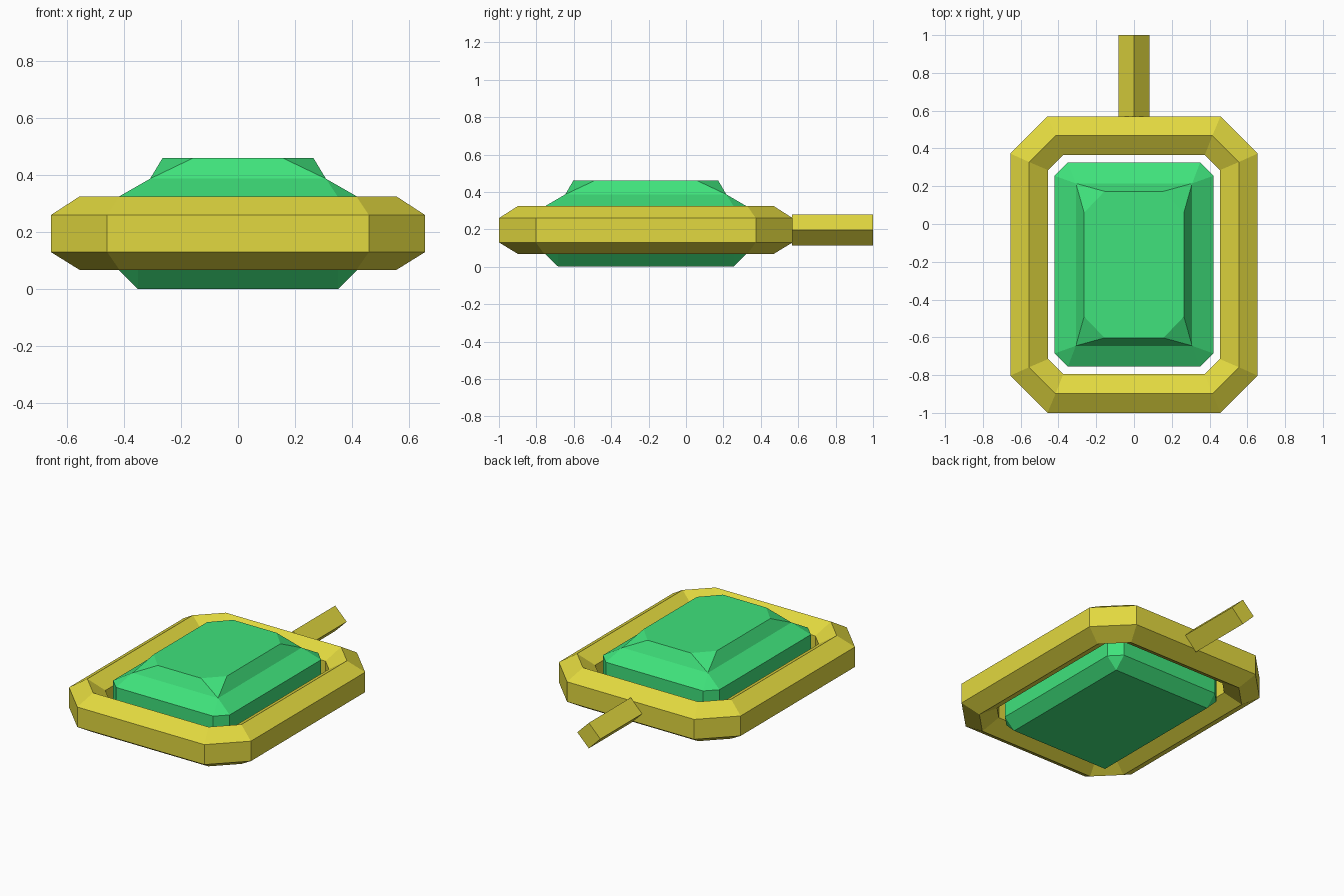
import bpy, bmesh, math

if "Cube" in bpy.data.objects:
    bpy.data.objects.remove(bpy.data.objects["Cube"])

CY = -0.215  # centre of frame and gem along y


def material(name, color):
    m = bpy.data.materials.new(name)
    m.diffuse_color = color
    m.use_nodes = True
    m.node_tree.nodes["Principled BSDF"].inputs["Base Color"].default_value = m.diffuse_color
    return m


def make_object(name, bm, mat):
    bmesh.ops.remove_doubles(bm, verts=bm.verts, dist=1e-4)
    bmesh.ops.recalc_face_normals(bm, faces=bm.faces)
    me = bpy.data.meshes.new(name)
    bm.to_mesh(me)
    bm.free()
    me.materials.append(mat)
    ob = bpy.data.objects.new(name, me)
    bpy.context.collection.objects.link(ob)
    return ob


def octagon(bm, hx, hy, cx, cy, z):
    """Rectangle loop with corners cut by cx, cy (0 = square corners)."""
    pts = [(hx, hy - cy), (hx - cx, hy), (cx - hx, hy), (-hx, hy - cy),
           (-hx, cy - hy), (cx - hx, -hy), (hx - cx, -hy), (hx, cy - hy)]
    return [bm.verts.new((x, y + CY, z)) for x, y in pts]


def bridge(bm, a, b):
    for i in range(len(a)):
        j = (i + 1) % len(a)
        bm.faces.new((a[i], a[j], b[j], b[i]))


gold = material("gold", (0.76, 0.69, 0.05, 1))
green = material("emerald", (0.05, 0.76, 0.2, 1))

# Frame: six-sided section swept round a cut-corner rectangle
bm = bmesh.new()
outer, mid, inner = (0.655, 0.785, 0.197, 0.197), (0.555, 0.683, 0.14, 0.14), (0.455, 0.58, 0.08, 0.08)
section = [(outer, 0.13), (outer, 0.26), (mid, 0.325), (inner, 0.26), (inner, 0.13), (mid, 0.068)]
loops = [octagon(bm, *s, z) for s, z in section]
for i, lp in enumerate(loops):
    bridge(bm, lp, loops[(i + 1) % len(loops)])
make_object("frame", bm, gold)

# Gem: flat base, vertical girdle, shallow crown, steep table rim
bm = bmesh.new()
levels = [(0.35, 0.468, 0, 0, 0.0), (0.42, 0.54, 0.07, 0.07, 0.07), (0.42, 0.54, 0.07, 0.07, 0.323),
          (0.308, 0.43, 0, 0, 0.387), (0.264, 0.388, 0.108, 0.113, 0.46)]
loops = [octagon(bm, *lv) for lv in levels]
for a, b in zip(loops, loops[1:]):
    bridge(bm, a, b)
bm.faces.new(loops[0])
bm.faces.new(loops[-1])
make_object("gem", bm, green)

# Hanging bar: square rod turned on edge
bm = bmesh.new()
ends = [[bm.verts.new((0.083 * math.cos(k * math.pi / 2), y, 0.196 + 0.083 * math.sin(k * math.pi / 2)))
         for k in range(4)] for y in (0.568, 1.0)]
bridge(bm, *ends)
for e in ends:
    bm.faces.new(e)
make_object("hanging_bar", bm, gold)
